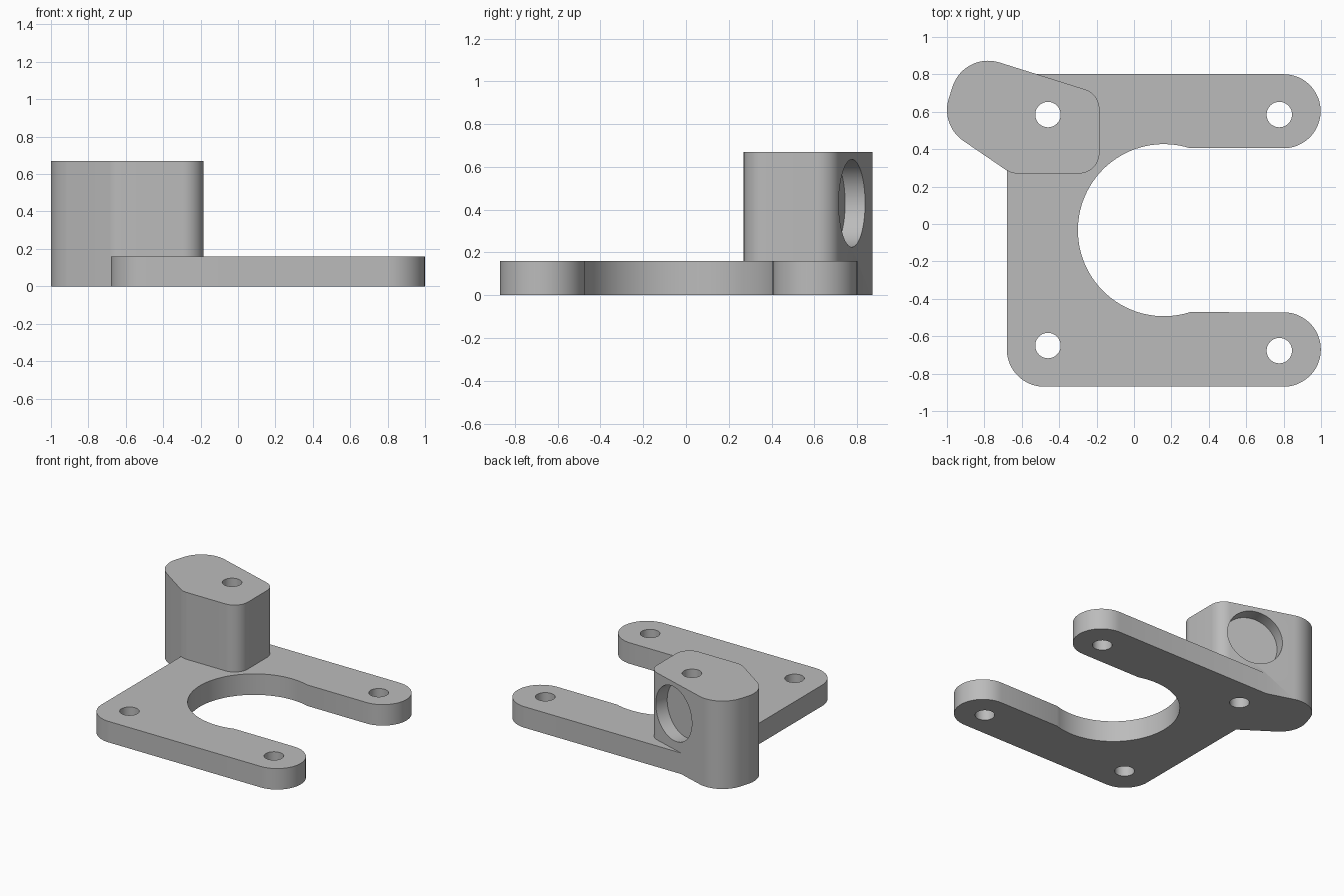
import bpy, bmesh
from math import radians, sin, cos, atan2, acos, pi, hypot
from mathutils import Vector

cube = bpy.data.objects.get("Cube")
if cube:
    bpy.data.objects.remove(cube, do_unlink=True)

grey = bpy.data.materials.new("plain grey")
grey.use_nodes = True
grey.diffuse_color = (0.5, 0.5, 0.5, 1)
grey.node_tree.nodes["Principled BSDF"].inputs["Base Color"].default_value = grey.diffuse_color


def arc(cx, cy, r, start, end, steps=24):
    """Points along an arc, angles in degrees."""
    angles = [radians(start + (end - start) * i / steps) for i in range(steps + 1)]
    return [(cx + r * cos(a), cy + r * sin(a)) for a in angles]


def rounded_outline(circles):
    """Outline wrapped around counter-clockwise circles (x, y, radius)."""
    normals = []
    for (x, y, r), (x2, y2, r2) in zip(circles, circles[1:] + circles[:1]):
        dx, dy = x2 - x, y2 - y
        normals.append(atan2(dy, dx) - acos((r - r2) / hypot(dx, dy)))
    points = []
    for i, (x, y, r) in enumerate(circles):
        start = normals[i - 1]
        sweep = (normals[i] - start) % (2 * pi)
        points += arc(x, y, r, start * 180 / pi, (start + sweep) * 180 / pi, 14)
    return points


def extrude(name, outline, bottom, top):
    bm = bmesh.new()
    face = bm.faces.new([bm.verts.new((x, y, bottom)) for x, y in outline])
    side = bmesh.ops.extrude_face_region(bm, geom=[face])
    moved = [v for v in side["geom"] if isinstance(v, bmesh.types.BMVert)]
    bmesh.ops.translate(bm, verts=moved, vec=(0, 0, top - bottom))
    bmesh.ops.recalc_face_normals(bm, faces=bm.faces)
    mesh = bpy.data.meshes.new(name)
    bm.to_mesh(mesh)
    bm.free()
    mesh.materials.append(grey)
    obj = bpy.data.objects.new(name, mesh)
    bpy.context.collection.objects.link(obj)
    return obj


def cylinder(name, location, radius, depth, direction=(0, 0, 1), sides=48):
    bpy.ops.mesh.primitive_cylinder_add(vertices=sides, radius=radius, depth=depth, location=location)
    obj = bpy.context.object
    obj.name = name
    obj.rotation_euler = Vector(direction).to_track_quat("Z", "Y").to_euler()
    obj.data.materials.append(grey)
    return obj


def combine(target, tool, operation):
    """Apply a boolean and discard the tool."""
    tool.hide_render = True
    bpy.context.view_layer.objects.active = target
    mod = target.modifiers.new(tool.name, "BOOLEAN")
    mod.operation, mod.object, mod.solver = operation, tool, "EXACT"
    bpy.ops.object.modifier_apply(modifier=mod.name)
    bpy.data.objects.remove(tool, do_unlink=True)


# Forked base plate with a round throat between two arms
plate_outline = (
    arc(-0.48, -0.67, 0.2, 180, 270)
    + arc(0.8, -0.671, 0.199, -90, 90)
    + arc(0.16, -0.033, 0.46, 287.5, 72.5, 64)
    + arc(0.8, 0.603, 0.198, -90, 90)
    + [(-0.68, 0.801)]
)
bracket = extrude("mounting_bracket", plate_outline, 0, 0.16)

# Tall corner block
block_outline = rounded_outline([
    (-0.295, 0.38, 0.11), (-0.295, 0.615, 0.11), (-0.78, 0.673, 0.2),
    (-0.8, 0.61, 0.2), (-0.62, 0.39, 0.12),
])
combine(bracket, extrude("corner_block", block_outline, 0, 0.67), "UNION")

# Round pocket in the slanted back face of the block
outward = Vector((0.304, 0.953, 0)).normalized()
mouth = Vector((-0.44, 0.777, 0.43))
combine(bracket, cylinder("pocket_cutter", mouth + outward * 0.1, 0.205, 0.4, outward, 64), "DIFFERENCE")

# Four vertical screw holes
for x, y in [(-0.46, 0.585), (0.777, 0.585), (-0.46, -0.65), (0.777, -0.677)]:
    combine(bracket, cylinder("hole_cutter", (x, y, 0.3), 0.068, 1.2), "DIFFERENCE")

# Smooth rounds, crisp edges
bpy.ops.object.select_all(action="DESELECT")
bracket.select_set(True)
bpy.context.view_layer.objects.active = bracket
bpy.ops.object.shade_smooth_by_angle(angle=radians(25))
